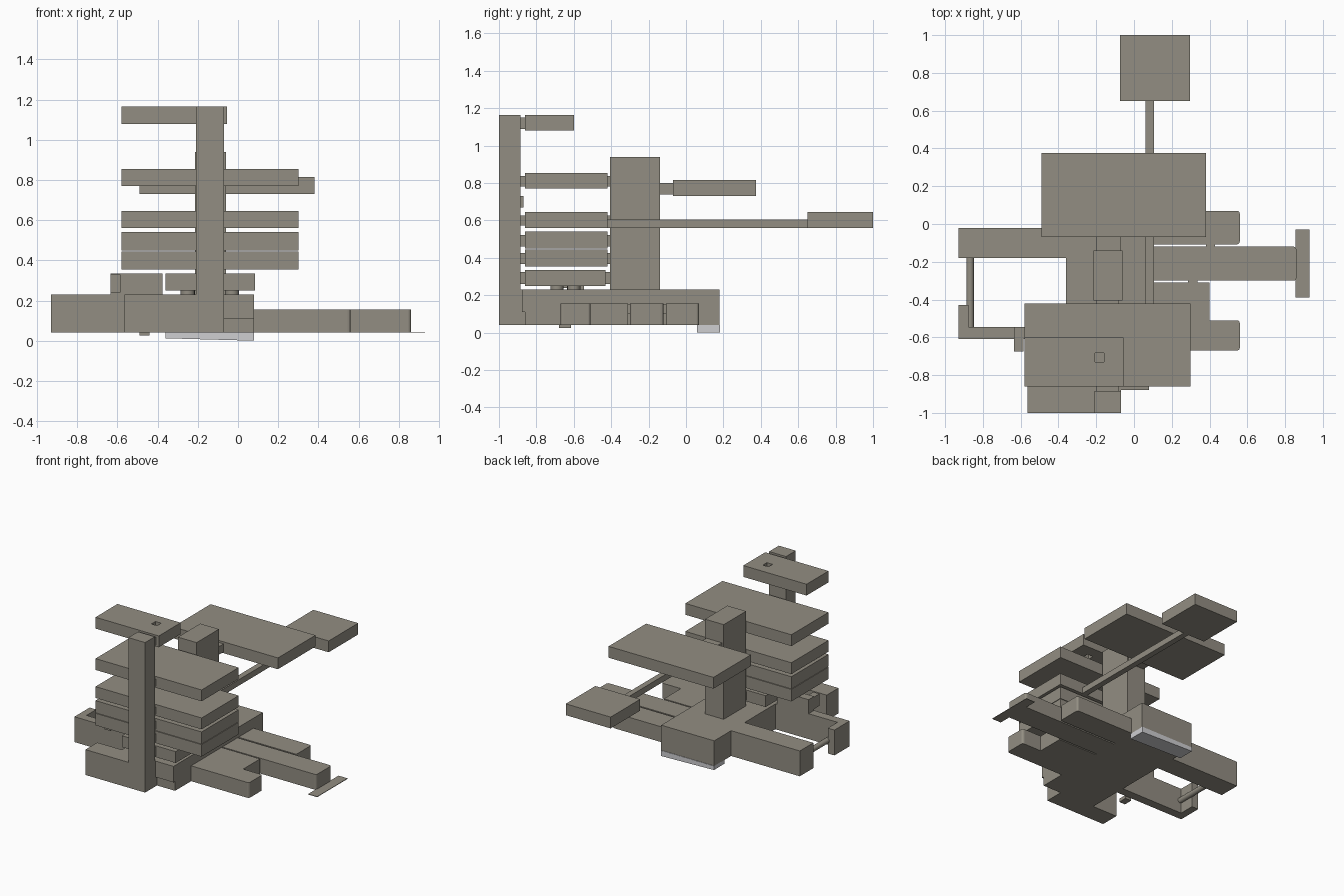
import bpy, bmesh

if "Cube" in bpy.data.objects:
    bpy.data.objects.remove(bpy.data.objects["Cube"])


def material(name, rgb):
    m = bpy.data.materials.new(name)
    m.diffuse_color = (*rgb, 1)
    m.use_nodes = True
    m.node_tree.nodes["Principled BSDF"].inputs["Base Color"].default_value = m.diffuse_color
    return m


TAUPE = material("warm grey", (0.29, 0.27, 0.225))
PALE = material("pale grey", (0.62, 0.62, 0.64))


def prism(name, outline, z0, z1, mat=TAUPE, round_x=None):
    """Extrude an xy outline; optionally round the vertical edges at x = round_x."""
    bm = bmesh.new()
    face = bm.faces.new([bm.verts.new((x, y, z0)) for x, y in outline])
    top = bmesh.ops.extrude_face_region(bm, geom=[face])
    for v in top["geom"]:
        if isinstance(v, bmesh.types.BMVert):
            v.co.z = z1
    if round_x is not None:
        edges = [e for e in bm.edges
                 if all(abs(v.co.x - round_x) < 1e-4 for v in e.verts)
                 and abs(e.verts[0].co.z - e.verts[1].co.z) > 1e-4]
        bmesh.ops.bevel(bm, geom=edges, offset=0.015, segments=3,
                        profile=0.5, affect='EDGES')
    bmesh.ops.recalc_face_normals(bm, faces=bm.faces)
    me = bpy.data.meshes.new(name)
    bm.to_mesh(me)
    bm.free()
    me.materials.append(mat)
    ob = bpy.data.objects.new(name, me)
    bpy.context.collection.objects.link(ob)
    return ob


def box(name, x0, x1, y0, y1, z0, z1, mat=TAUPE, round_x=None):
    return prism(name, [(x0, y0), (x1, y0), (x1, y1), (x0, y1)], z0, z1, mat, round_x)


# Base block, front foot and front tower
box("base", -0.36, 0.08, -0.86, 0.18, 0.04, 0.23)
box("front_foot", -0.565, -0.07, -1.0, -0.86, 0.04, 0.23)
box("front_tower", -0.21, -0.07, -1.0, -0.885, 0.04, 1.165)
box("tower_backing", -0.36, 0.08, -0.878, -0.86, 0.11, 0.23)
box("tower_nub", -0.17, -0.11, -0.885, -0.87, 0.67, 0.73)

# Rear tower
box("rear_tower", -0.215, -0.06, -0.405, -0.14, 0.23, 0.94)

# Stacked floor slabs between the towers, with small links to each tower
floors = [(0.355, 0.445), (0.449, 0.54), (0.56, 0.645), (0.77, 0.855)]
for i, (z0, z1) in enumerate(floors):
    box(f"floor_{i + 1}", -0.58, 0.30, -0.86, -0.42, z0, z1)
    box(f"front_link_{i + 1}", -0.20, -0.08, -0.89, -0.855, z0 + 0.012, z1 - 0.018)
    box(f"rear_link_{i + 1}", -0.20, -0.08, -0.425, -0.40, z0 + 0.012, z1 - 0.018)

# Low slab and its round supports
box("low_floor", -0.36, 0.085, -0.86, -0.43, 0.25, 0.335)
box("low_floor_link", -0.20, -0.08, -0.89, -0.40, 0.26, 0.325)
for i, (x, y) in enumerate([(-0.25, -0.69), (-0.25, -0.6), (-0.03, -0.69), (-0.03, -0.6)]):
    bpy.ops.mesh.primitive_cylinder_add(vertices=16, radius=0.035, depth=0.04,
                                        location=(x, y, 0.24))
    ob = bpy.context.object
    ob.name = f"low_support_{i + 1}"
    ob.data.materials.append(TAUPE)
    bpy.ops.object.shade_smooth_by_angle()

# Top slab with a small square hole
roof = box("top_slab", -0.58, -0.055, -0.86, -0.60, 1.08, 1.165)
cutter = box("hole_cutter", -0.207, -0.16, -0.73, -0.682, 1.0, 1.25)
cutter.hide_render = True
cutter.hide_viewport = True
mod = roof.modifiers.new("hole", 'BOOLEAN')
mod.operation = 'DIFFERENCE'
mod.object = cutter
mod.solver = 'EXACT'
box("top_link", -0.20, -0.08, -0.89, -0.855, 1.09, 1.15)

# Rear slab, long beam and far platform
box("rear_slab", -0.49, 0.38, -0.07, 0.375, 0.73, 0.815)
box("rear_slab_link", -0.20, -0.07, -0.145, -0.065, 0.74, 0.80)
box("beam", 0.062, 0.105, -0.43, 0.66, 0.56, 0.605)
box("far_platform", -0.075, 0.297, 0.65, 1.0, 0.56, 0.645)

# Right-hand wings
box("right_rear_wing", 0.07, 0.56, -0.108, 0.07, 0.04, 0.155, round_x=0.56)
box("right_long_wing", 0.07, 0.86, -0.30, -0.12, 0.04, 0.155, round_x=0.86)
prism("right_front_wing", [(0.07, -0.67), (0.56, -0.67), (0.56, -0.51), (0.40, -0.51),
                           (0.40, -0.31), (0.07, -0.31)], 0.04, 0.155, round_x=0.56)
box("wing_link_rear", 0.38, 0.43, -0.125, -0.10, 0.10, 0.15)
box("wing_link_front", 0.285, 0.335, -0.315, -0.295, 0.10, 0.15)
box("end_plate", 0.855, 0.93, -0.39, -0.03, 0.04, 0.044)

# Left-hand wing, bracket and connecting rod
box("left_wing", -0.93, -0.35, -0.18, -0.02, 0.04, 0.23)
prism("left_bracket", [(-0.93, -0.61), (-0.35, -0.61), (-0.35, -0.545), (-0.875, -0.545),
                       (-0.875, -0.43), (-0.93, -0.43)], 0.04, 0.23)
box("left_block", -0.635, -0.375, -0.61, -0.545, 0.04, 0.335)
box("left_block_tab", -0.635, -0.585, -0.675, -0.60, 0.24, 0.33)
box("under_nub", -0.49, -0.44, -0.68, -0.615, 0.025, 0.05)
bpy.ops.mesh.primitive_cylinder_add(vertices=16, radius=0.02, depth=0.38,
                                    location=(-0.868, -0.36, 0.135),
                                    rotation=(1.5708, 0, 0))
rod = bpy.context.object
rod.name = "left_rod"
rod.data.materials.append(TAUPE)
bpy.ops.object.shade_smooth_by_angle()

# Pale wedge under the rear of the base, sloping down to the right
wedge = box("rear_wedge", -0.36, 0.08, 0.06, 0.183, 0.0, 0.042, PALE)
for v in wedge.data.vertices:
    if v.co.z < 0.01 and v.co.x < 0:
        v.co.z = 0.012
